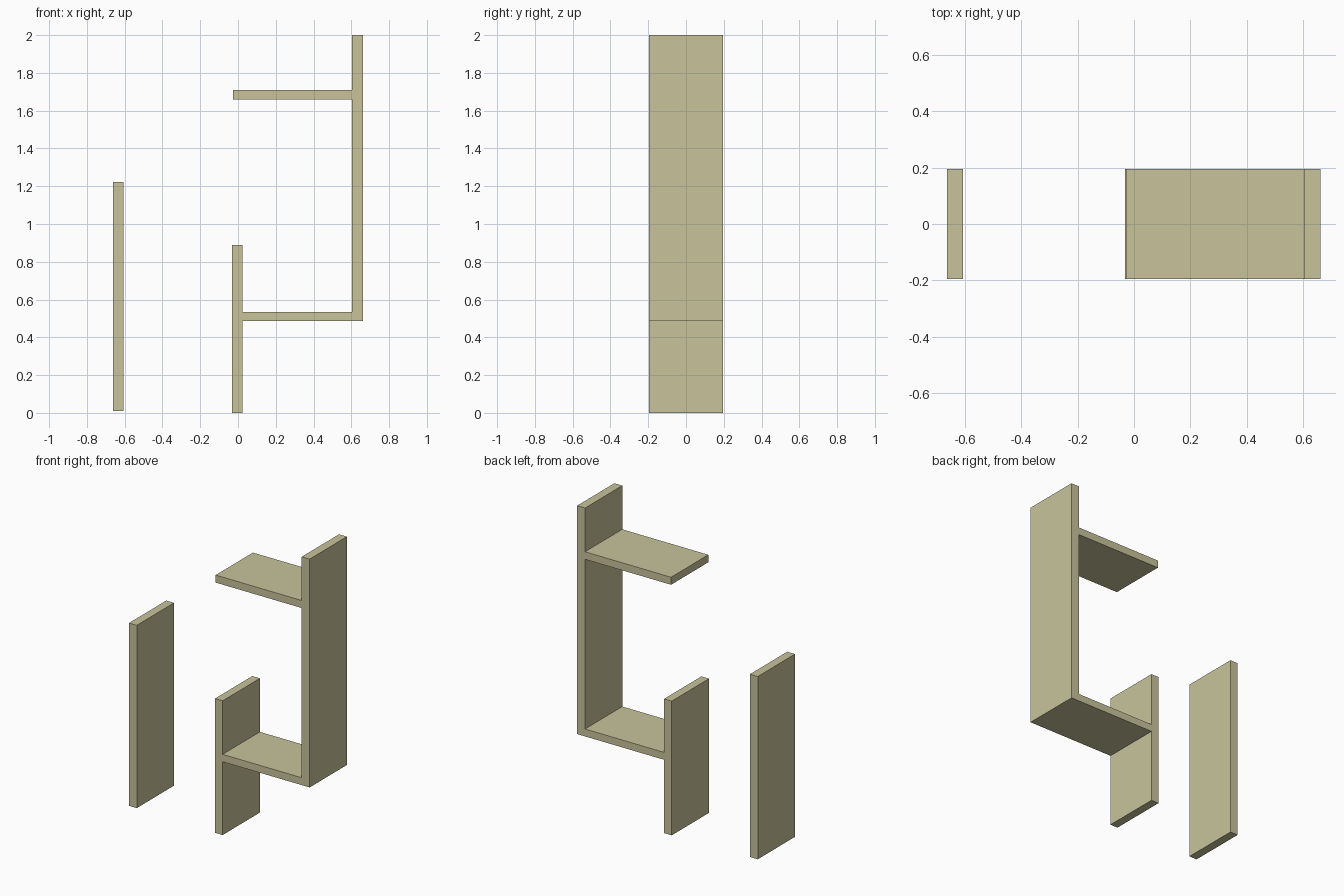
import bpy
import bmesh
from mathutils import Vector

old = bpy.data.objects.get("Cube")
if old:
    bpy.data.objects.remove(old, do_unlink=True)

DEPTH = 0.39

# One pale wood colour for every board
wood = bpy.data.materials.new("pale_wood")
wood.use_nodes = True
colour = (0.58, 0.55, 0.33, 1.0)
wood.diffuse_color = colour
wood.node_tree.nodes["Principled BSDF"].inputs["Base Color"].default_value = colour


def board(name, x0, x1, z0, z1):
    """Flat-sided board spanning the full depth."""
    bm = bmesh.new()
    bmesh.ops.create_cube(bm, size=1)
    bmesh.ops.scale(bm, verts=bm.verts, vec=Vector((x1 - x0, DEPTH, z1 - z0)))
    mesh = bpy.data.meshes.new(name)
    bm.to_mesh(mesh)
    bm.free()
    mesh.materials.append(wood)
    obj = bpy.data.objects.new(name, mesh)
    obj.location = ((x0 + x1) / 2, 0, (z0 + z1) / 2)
    bpy.context.collection.objects.link(obj)
    return obj


# Upright boards
board("separate_upright", -0.663, -0.606, 0.01, 1.222)
board("short_upright", -0.032, 0.024, 0.0, 0.89)
board("tall_upright", 0.604, 0.662, 0.486, 2.0)

# Horizontal shelves butting against the uprights
board("lower_shelf", 0.024, 0.604, 0.486, 0.535)
board("upper_shelf", -0.027, 0.604, 1.66, 1.71)
